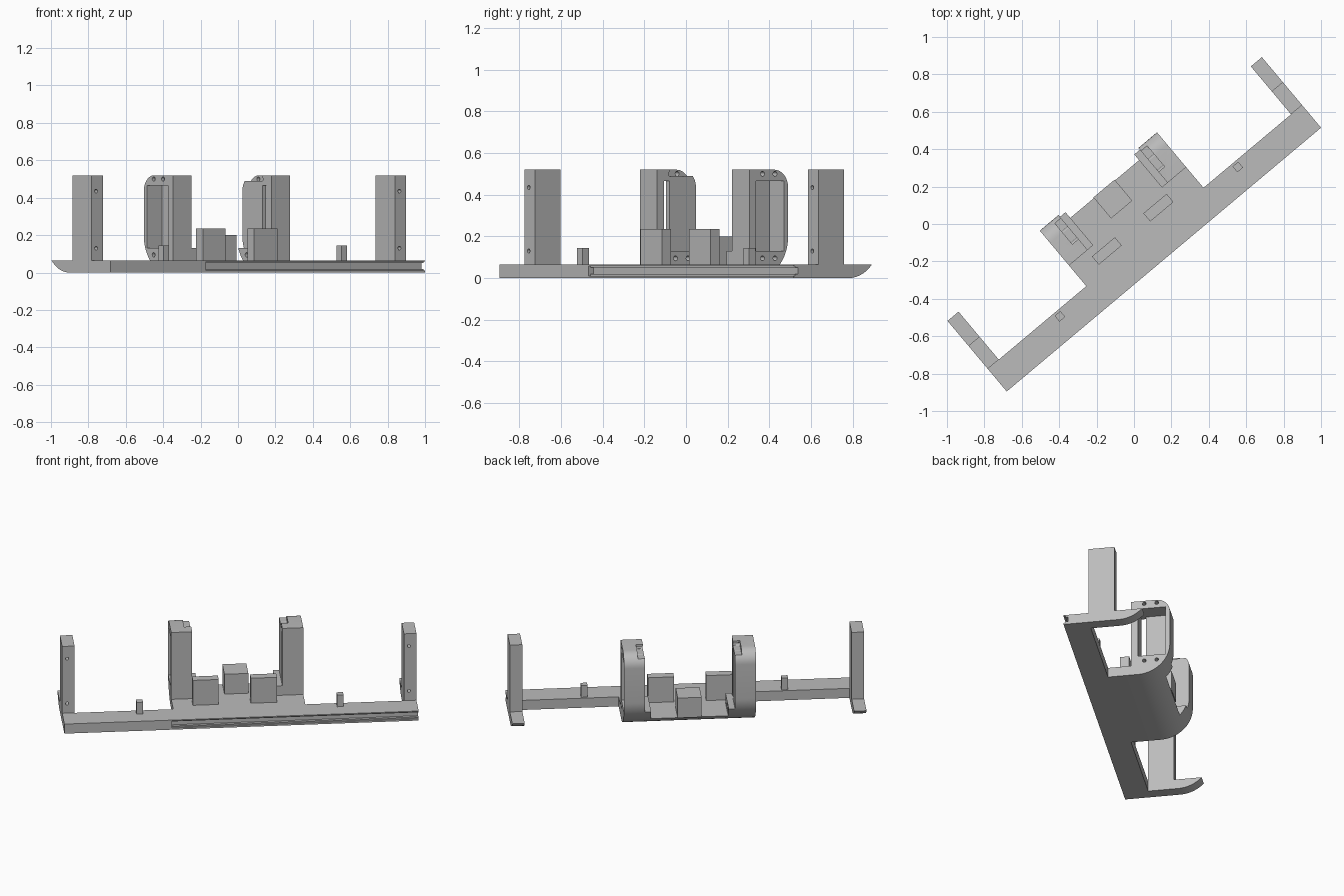
import bpy, bmesh, math
from mathutils import Matrix, Vector

if "Cube" in bpy.data.objects:
    bpy.data.objects.remove(bpy.data.objects["Cube"])

# Local frame: u along the beam, v towards the back; turned 40 degrees in plan
LEN, MID = 2.194, 1.097
PLACE = Matrix.Translation((-0.6805, -0.8955, 0)) @ Matrix.Rotation(math.radians(40), 4, 'Z')
T = 0.065          # base thickness
BACK, R = 0.545, 0.2   # rear face and lower rear radius

grey = bpy.data.materials.new("plain_grey")
grey.diffuse_color = (0.5, 0.5, 0.5, 1)
grey.use_nodes = True
grey.node_tree.nodes["Principled BSDF"].inputs["Base Color"].default_value = grey.diffuse_color


def prism(name, u0, u1, profile):
    """Extrude a (v, z) outline from u0 to u1."""
    bm = bmesh.new()
    face = bm.faces.new([bm.verts.new((u0, v, z)) for v, z in profile])
    ext = bmesh.ops.extrude_face_region(bm, geom=[face])
    bmesh.ops.translate(bm, vec=(u1 - u0, 0, 0),
                        verts=[g for g in ext['geom'] if isinstance(g, bmesh.types.BMVert)])
    return finish(name, bm)


def box(name, u0, u1, v0, v1, z0, z1):
    return prism(name, u0, u1, [(v0, z0), (v1, z0), (v1, z1), (v0, z1)])


def drill(center, axis, r, depth):
    """Cylinder cutter for a screw hole."""
    bm = bmesh.new()
    rot = Vector((0, 0, 1)).rotation_difference(Vector(axis)).to_matrix().to_4x4()
    bmesh.ops.create_cone(bm, cap_ends=True, segments=16, radius1=r, radius2=r, depth=depth,
                          matrix=Matrix.Translation(center) @ rot)
    return finish("hole_cutter", bm)


def finish(name, bm):
    bmesh.ops.recalc_face_normals(bm, faces=bm.faces)
    me = bpy.data.meshes.new(name)
    bm.to_mesh(me)
    bm.free()
    me.transform(PLACE)
    me.materials.append(grey)
    ob = bpy.data.objects.new(name, me)
    bpy.context.collection.objects.link(ob)
    return ob


def cut(ob, cutters):
    """Subtract cutters, apply, and remove them."""
    bpy.context.view_layer.objects.active = ob
    for c in cutters:
        c.hide_render = True
        m = ob.modifiers.new("cut", 'BOOLEAN')
        m.operation, m.solver, m.object = 'DIFFERENCE', 'EXACT', c
        bpy.ops.object.modifier_apply(modifier=m.name)
        bpy.data.objects.remove(c, do_unlink=True)


def arc(cv, cz, r, a0, a1, n):
    return [(cv + r * math.cos(a0 + (a1 - a0) * i / n), cz + r * math.sin(a0 + (a1 - a0) * i / n))
            for i in range(n + 1)]


def span(side, a, b):
    """Range measured from one end of the beam; side 1 mirrors it."""
    return (a, b) if side == 0 else (LEN - b, LEN - a)


def curve_back(z_end, z_start=0.0):
    """Lower rear curve between two heights."""
    a0, a1 = (math.asin((z - R) / R) for z in (z_start, z_end))
    return arc(BACK - R, R, R, a0, a1, 12)


# Base: beam, centre platform, end arms
D = 0.158
beam = box("beam", 0, LEN, 0, D, 0, T)
cut(beam, [box("groove", 0.666, LEN + 0.1, -0.1, 0.012, 0.011, 0.058),
           box("groove_inner", 0.666, LEN + 0.1, -0.1, 0.03, 0.019, 0.05)])
foot = [(D, T), (D, 0)] + curve_back(T)
prism("platform", 0.688, LEN - 0.688, foot)

# Frame outline with rounded rear corners
TOP, r2 = 0.52, 0.085
outline = [(0.302, T)] + curve_back(R, T) + arc(BACK - r2, TOP - r2, r2, 0, math.pi / 2, 8) + [(0.302, TOP)]
ledge = [(0.302, 0.13), (0.302, T)] + curve_back(0.13, T)

for side, label in enumerate(("left", "right")):
    prism(label + "_arm", *span(side, 0, 0.077), foot)

    # End post with two screw holes in the front
    u0, u1 = span(side, 0, 0.077)
    post = box(label + "_post", u0, u1, D, 0.319, T, TOP)
    hole_u = (u0 + u1) / 2 - 0.008
    cut(post, [drill((hole_u, D, z), (0, 1, 0), 0.01, 0.1) for z in (0.13, 0.435)])

    # Upright frame with a side window, inner slot and inner top notch
    frame = prism(label + "_frame", *span(side, 0.688, 0.818), outline)
    cutters = [box("window", *span(side, 0.6, 0.793), 0.345, 0.518, 0.13, 0.465),
               box("slot", *span(side, 0.75, 0.9), 0.345, 0.378, 0.13, 0.465),
               box("notch", *span(side, 0.775, 0.9), 0.378, 0.7, 0.49, 0.7)]
    mid_u = sum(span(side, 0.688, 0.818)) / 2
    for v in (0.385, 0.463):
        cutters += [drill((mid_u, v, z), (1, 0, 0), 0.012, 0.3) for z in (0.095, 0.5)]
    cut(frame, cutters)

    # Low ledge on the inner side of the frame
    step = prism(label + "_ledge", *span(side, 0.818, 0.857), ledge)
    cut(step, [drill((sum(span(side, 0.818, 0.857)) / 2, v, 0.095), (1, 0, 0), 0.012, 0.2)
               for v in (0.385, 0.463)])

    # Small peg on the beam
    box(label + "_peg", *span(side, 0.456, 0.496), 0.105, 0.145, T, 0.145)

# Blocks on the platform
box("left_block", 0.813, 0.973, 0.203, 0.26, T, 0.235)
box("right_block", 1.172, 1.334, 0.203, 0.26, T, 0.235)
box("rear_block", 1.022, 1.17, 0.35, 0.497, T, 0.2)

# Smooth the curved parts while keeping edges sharp
bpy.ops.object.select_all(action='DESELECT')
for ob in bpy.context.collection.objects:
    ob.select_set(True)
    bpy.context.view_layer.objects.active = ob
bpy.ops.object.shade_smooth_by_angle(angle=math.radians(30))
